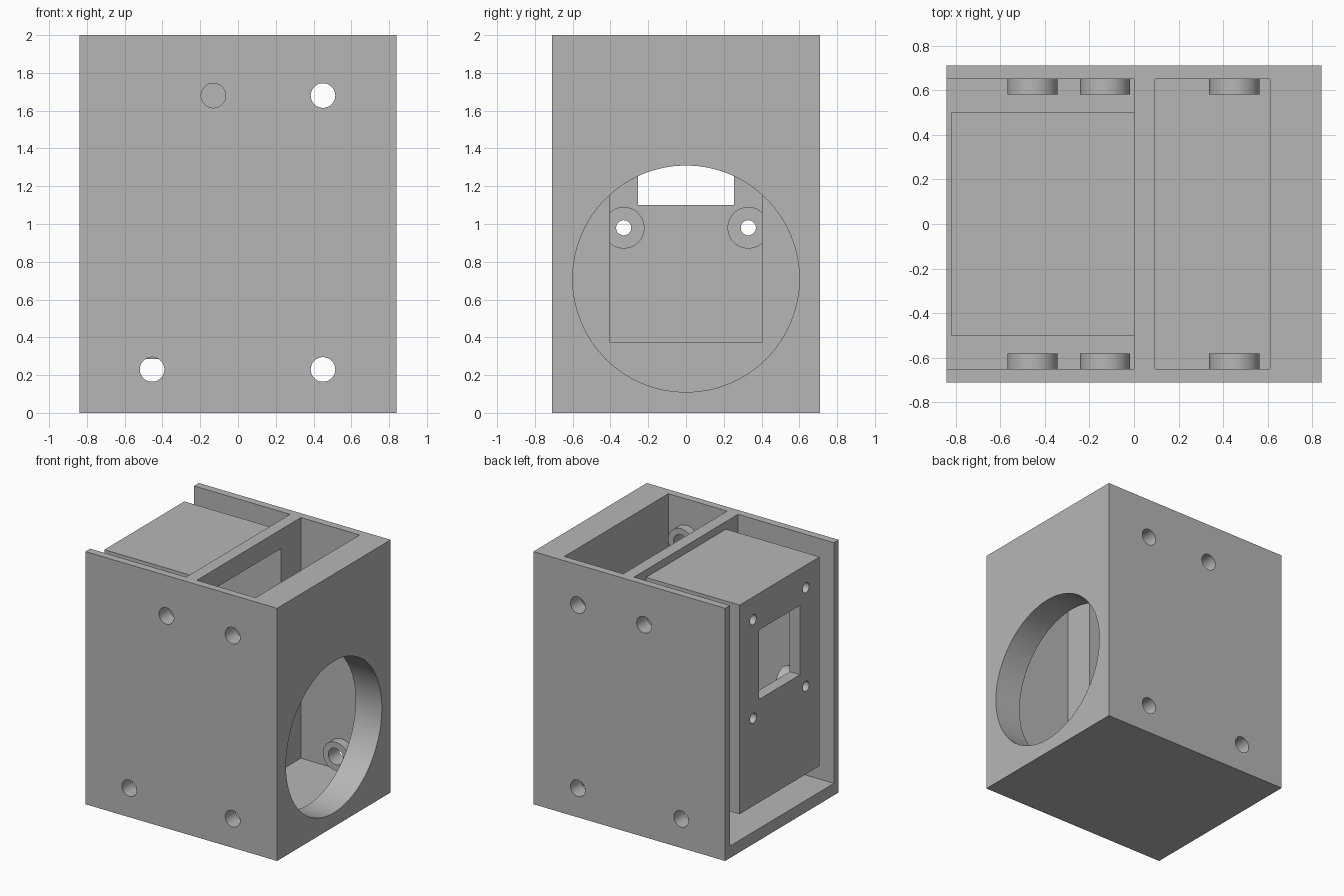
import bpy
import math
from mathutils import Vector

start_cube = bpy.data.objects.get("Cube")
if start_cube:
    bpy.data.objects.remove(start_cube, do_unlink=True)

grey = bpy.data.materials.new("plain grey")
grey.use_nodes = True
COLOUR = (0.47, 0.47, 0.47, 1)
grey.diffuse_color = COLOUR
grey.node_tree.nodes["Principled BSDF"].inputs["Base Color"].default_value = COLOUR


def block(name, low, high):
    """Box between two opposite corners."""
    low, high = Vector(low), Vector(high)
    bpy.ops.mesh.primitive_cube_add(size=1, location=(low + high) / 2)
    ob = bpy.context.object
    ob.name = name
    ob.scale = high - low
    bpy.ops.object.transform_apply(location=True, rotation=True, scale=True)
    return ob


def rod(name, radius, start, end, sides=48):
    """Cylinder between two points."""
    start, end = Vector(start), Vector(end)
    axis = end - start
    bpy.ops.mesh.primitive_cylinder_add(
        vertices=sides, radius=radius, depth=axis.length, location=(start + end) / 2,
        rotation=axis.to_track_quat('Z', 'Y').to_euler())
    ob = bpy.context.object
    ob.name = name
    bpy.ops.object.transform_apply(location=True, rotation=True, scale=True)
    return ob


def combine(target, tool, operation):
    """Apply one boolean and discard its helper."""
    tool.hide_render = True
    mod = target.modifiers.new("shape", 'BOOLEAN')
    mod.operation = operation
    mod.solver = 'EXACT'
    mod.object = tool
    bpy.context.view_layer.objects.active = target
    bpy.ops.object.modifier_apply(modifier=mod.name)
    bpy.data.objects.remove(tool, do_unlink=True)


def cut(target, tool):
    combine(target, tool, 'DIFFERENCE')


def add(target, tool):
    combine(target, tool, 'UNION')


def finish(ob):
    ob.data.materials.clear()
    ob.data.materials.append(grey)
    bpy.ops.object.select_all(action='DESELECT')
    ob.select_set(True)
    bpy.context.view_layer.objects.active = ob
    bpy.ops.object.shade_smooth_by_angle(angle=math.radians(30))


WALL, FLOOR = 0.65, 0.095

# Housing with an open-ended bay and a closed bay, split by a divider
housing = block("housing", (-0.84, -0.71, 0), (0.84, 0.71, 2))
cut(housing, block("open_bay", (-1, -WALL, FLOOR), (0, WALL, 2.2)))
cut(housing, block("closed_bay", (0.095, -WALL, FLOOR), (0.61, WALL, 2.2)))
cut(housing, block("divider_window", (-0.05, -0.405, 0.375), (0.2, 0.405, 1.85)))
cut(housing, rod("round_window", 0.6, (0.4, 0, 0.71), (1, 0, 0.71), 64))

# Screw bosses and holes in both side walls
for x, z in ((-0.13, 1.68), (0.45, 1.68), (-0.455, 0.23), (0.45, 0.23)):
    for side in (-1, 1):
        add(housing, rod("wall_boss", 0.113, (x, side * 0.68, z), (x, side * 0.58, z)))
        cut(housing, rod("wall_hole", 0.065, (x, side * 0.8, z), (x, side * 0.53, z)))
finish(housing)

# Hollow inner box, open towards the divider
inner_box = block("inner_box", (-0.82, -0.5, 0.285), (0, 0.5, 1.94))
cut(inner_box, block("box_cavity", (-0.73, -0.405, 0.375), (0.1, 0.405, 1.85)))
cut(inner_box, block("square_window", (-0.9, -0.255, 1.1), (-0.7, 0.255, 1.65)))

# Bosses and holes around the square window
for y in (-0.33, 0.33):
    for z in (0.98, 1.76):
        add(inner_box, rod("panel_boss", 0.11, (-0.78, y, z), (-0.63, y, z)))
        cut(inner_box, rod("panel_hole", 0.04, (-0.9, y, z), (-0.55, y, z)))
finish(inner_box)
